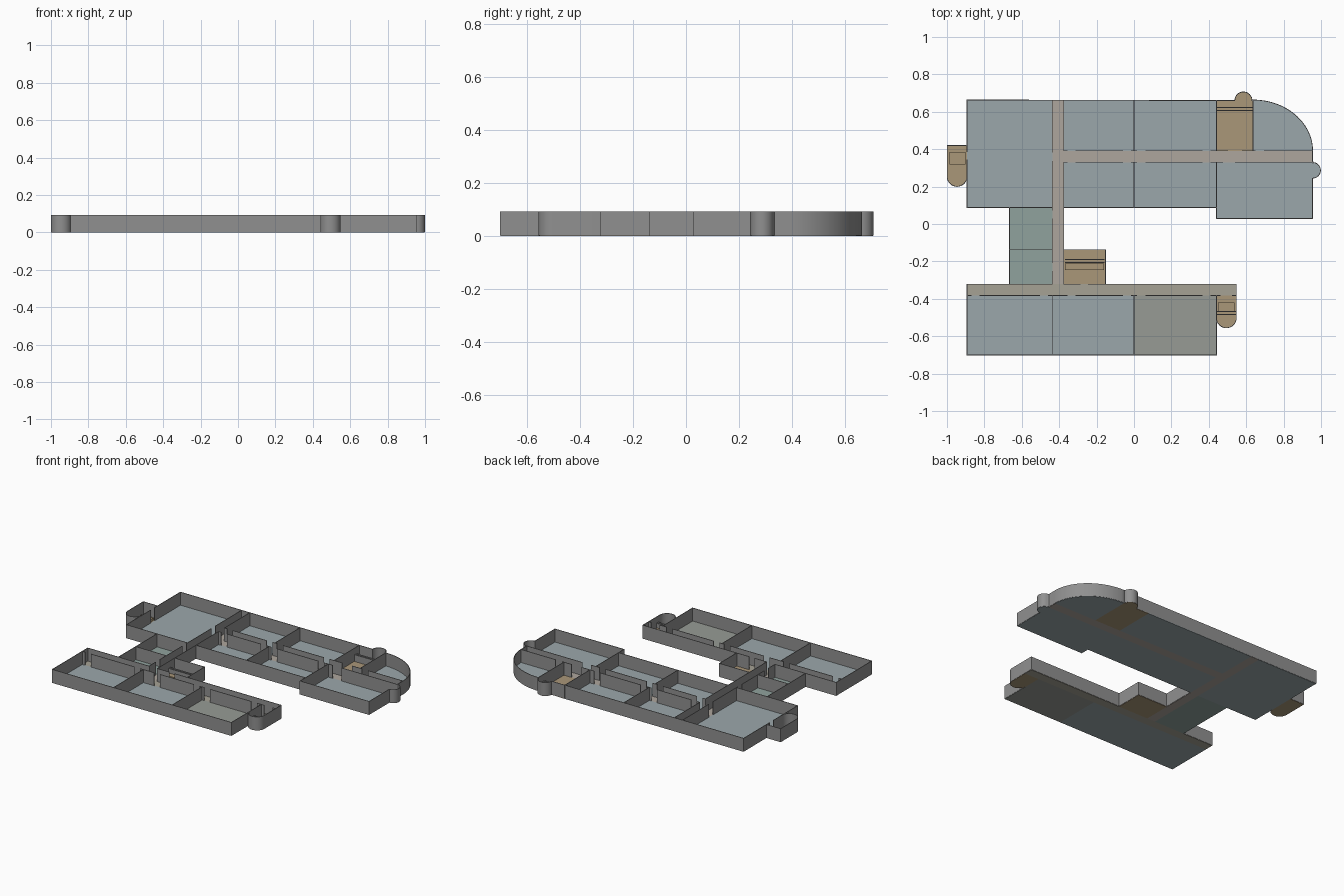
import bpy, bmesh
from math import sin, cos, pi
from mathutils import Vector

if "Cube" in bpy.data.objects:
    bpy.data.objects.remove(bpy.data.objects["Cube"])

H, FLOOR, T = 0.092, 0.004, 0.004


def material(name, rgb):
    m = bpy.data.materials.new(name)
    m.diffuse_color = (*rgb, 1)
    m.use_nodes = True
    m.node_tree.nodes["Principled BSDF"].inputs["Base Color"].default_value = m.diffuse_color
    return m


BLUE = material("blue_grey", (0.33, 0.39, 0.41))
GREEN = material("green_grey", (0.28, 0.36, 0.34))
OLIVE = material("olive_grey", (0.31, 0.33, 0.30))
BEIGE = material("beige", (0.42, 0.38, 0.34))
SAND = material("sand", (0.38, 0.36, 0.30))
TAN = material("tan", (0.40, 0.31, 0.19))
WALL = material("wall_grey", (0.28, 0.28, 0.28))


def make(name, bm, mat, smooth=False):
    bmesh.ops.recalc_face_normals(bm, faces=bm.faces)
    me = bpy.data.meshes.new(name)
    bm.to_mesh(me)
    bm.free()
    ob = bpy.data.objects.new(name, me)
    bpy.context.collection.objects.link(ob)
    me.materials.append(mat)
    if smooth:
        bpy.ops.object.select_all(action='DESELECT')
        ob.select_set(True)
        bpy.context.view_layer.objects.active = ob
        bpy.ops.object.shade_smooth_by_angle(angle=0.6)
    return ob


def slab(name, pts, mat, z0=0, z1=FLOOR):
    bm = bmesh.new()
    f = bm.faces.new([bm.verts.new((x, y, z0)) for x, y in pts])
    r = bmesh.ops.extrude_face_region(bm, geom=[f])
    up = [v for v in r["geom"] if isinstance(v, bmesh.types.BMVert)]
    bmesh.ops.translate(bm, verts=up, vec=(0, 0, z1 - z0))
    return make(name, bm, mat)


def rect(x0, x1, y0, y1):
    return [(x0, y0), (x1, y0), (x1, y1), (x0, y1)]


def arc(cx, cy, rx, ry, a0, a1, n=16):
    return [(cx + rx * cos(a0 + (a1 - a0) * i / n), cy + ry * sin(a0 + (a1 - a0) * i / n))
            for i in range(n + 1)]


def wall(name, pts):
    """Thin mitred wall standing along an open path."""
    P = [Vector(p) for p in pts]
    D = [(b - a).normalized() for a, b in zip(P, P[1:])]
    bm, rings = bmesh.new(), []
    for i, p in enumerate(P):
        a, b = D[max(i - 1, 0)], D[min(i, len(D) - 1)]
        n = Vector((-a.y - b.y, a.x + b.x)).normalized()
        o = n * (T / 2 / max(0.3, n.dot(Vector((-a.y, a.x)))))
        rings.append([bm.verts.new((q.x, q.y, z)) for q, z in
                      ((p + o, 0.002), (p - o, 0.002), (p - o, H), (p + o, H))])
    for r, s in zip(rings, rings[1:]):
        for k in range(4):
            bm.faces.new((r[k], r[(k + 1) % 4], s[(k + 1) % 4], s[k]))
    bm.faces.new(rings[0])
    bm.faces.new(rings[-1])
    make(name, bm, WALL, True)


def door_wall(name, axis, c, a, b, doors):
    """Straight wall along an axis, broken by full-height door openings."""
    ends = [a] + [e for d in doors for e in d] + [b]
    for i in range(0, len(ends), 2):
        p, q = ends[i], ends[i + 1]
        wall(f"{name}_{i // 2}", [(p, c), (q, c)] if axis == 'x' else [(c, p), (c, q)])


XL, XA, XB, XC, XD = -0.893, -0.437, -0.376, 0.0, 0.441   # column lines
XE, XF, XR = 0.636, 0.955, 0.547
T0, T1, C0, C1 = 0.663, 0.088, 0.33, 0.391                 # upper block rows
L0, L1, B = -0.322, -0.382, -0.70                          # lower block rows

# Curved outline pieces
corner = arc(XE, C1, XF - XE, T0 - C1, 0, pi / 2, 28)
top_bump = arc(0.585, T0 - 0.003, 0.046, 0.046, 0, pi)
side_bump = arc(XF, 0.287, 0.042, 0.042, -pi / 2, pi / 2)
left_end = arc(-0.946, 0.254, 0.053, 0.053, pi, 2 * pi)
right_end = arc(0.494, -0.502, 0.053, 0.053, pi, 2 * pi)

# Room floors
rooms = [(XL, XA, T1, T0), (XB, XC, C1, T0), (XC, XD, C1, T0), (XB, XC, T1, C0),
         (XC, XD, T1, C0), (XL, XA, B, L1), (XA, XC, B, L1)]
for i, r in enumerate(rooms):
    slab(f"room_floor_{i}", rect(*r), BLUE)
slab("end_room_floor", [(XD, 0.03), (XF, 0.03)] + side_bump + [(XF, C0), (XD, C0)], BLUE)
slab("rounded_room_floor", [(XE, C1)] + corner, BLUE)
slab("corner_room_floor", rect(XC, XD, B, L1), OLIVE)
slab("washroom_floor_north", rect(-0.665, XA, -0.138, T1), GREEN)
slab("washroom_floor_south", rect(-0.665, XA, L0, -0.138), GREEN)

# Corridor floors
slab("link_corridor_floor", rect(XA, XB, L0, T0), BEIGE)
slab("upper_corridor_floor", rect(XB, XF, C0, C1), BEIGE)
slab("lower_corridor_floor", rect(XL, XR, L1, L0), SAND)

# Stairwell floors
slab("upper_stair_floor", [(XD, C1), (XE, C1), (XE, T0)] + top_bump + [(XD, T0)], TAN)
slab("left_stair_floor", [(XL, 0.42), (-0.999, 0.42)] + left_end, TAN)
slab("middle_stair_floor", rect(XB, -0.152, L0, -0.138), TAN)
slab("right_stair_floor", [(XR, L1), (XD, L1)] + right_end, TAN)

# Outer walls
wall("upper_outer_wall", [(XF, 0.329)] + side_bump[::-1] + [(XF, 0.03), (XD, 0.03), (XD, T1), (XB, T1)])
wall("corridor_end_wall", [(XF, 0.327), (XF, C1)])
wall("rounded_outer_wall", corner + top_bump + [(XL, T0), (XL, 0.385)])
wall("left_outer_wall", [(XL, 0.345), (XL, T1), (XA, T1)])
wall("left_stair_wall", [(XL, 0.42), (-0.999, 0.42)] + left_end)
wall("washroom_outer_wall", [(-0.665, T1), (-0.665, L0)])
wall("middle_stair_wall", [(XB, -0.138), (-0.152, -0.138), (-0.152, L0)])
wall("lower_outer_wall", [(XA, L0), (XL, L0), (XL, B), (XD, B), (XD, L1)])
wall("right_stair_wall", [(XD, L1)] + right_end + [(XR, L0), (-0.245, L0)])
wall("middle_stair_door_side", [(XB, L0), (-0.285, L0)])

# Corridor walls with door openings
doors = [(-0.355, -0.313), (-0.06, -0.017), (0.017, 0.062), (0.367, 0.41)]
door_wall("upper_corridor_north_wall", 'x', C1, XB, XF, doors + [(0.503, 0.578), (0.65, 0.695)])
door_wall("upper_corridor_south_wall", 'x', C0, XB, XF, doors + [(0.475, 0.54)])
door_wall("lower_corridor_wall", 'x', L1, XL, XR,
          [(-0.87, -0.827), (-0.503, -0.46)] + doors[:1] + doors[1:] + [(0.463, 0.525)])
door_wall("link_west_wall", 'y', XA, L0, T0, [(-0.25, -0.208), (0.03, 0.073), (0.338, 0.383)])
door_wall("link_east_wall", 'y', XB, L0, T0, [(C0, C1)])

# Partitions between rooms
for x in (XC, XD):
    wall("upper_partition", [(x, C1), (x, T0)])
wall("rounded_room_partition", [(XE, C1), (XE, T0)])
wall("lower_room_partition", [(XC, T1), (XC, C0)])
wall("end_room_partition", [(XD, T1), (XD, C0)])
wall("washroom_partition", [(-0.665, -0.138), (XA, -0.138)])
for x in (XA, XC):
    wall("south_partition", [(x, B), (x, L1)])

# Low stair risers and landings
for n, x0, x1, y in (("upper", XD, XE, 0.615), ("middle", XB + 0.006, -0.158, -0.198),
                     ("right", XD, XR, -0.475)):
    for dy in (-0.008, 0.008):
        slab(n + "_stair_riser", rect(x0, x1, y + dy - 0.003, y + dy + 0.003), WALL, 0.002, 0.05)
for n, r in (("left", (-0.987, -0.9, 0.318, 0.385)), ("middle", (-0.368, -0.16, -0.245, -0.21)),
             ("right", (0.45, 0.538, -0.465, -0.42))):
    slab(n + "_stair_landing", rect(*r), TAN, 0.002, 0.02)
